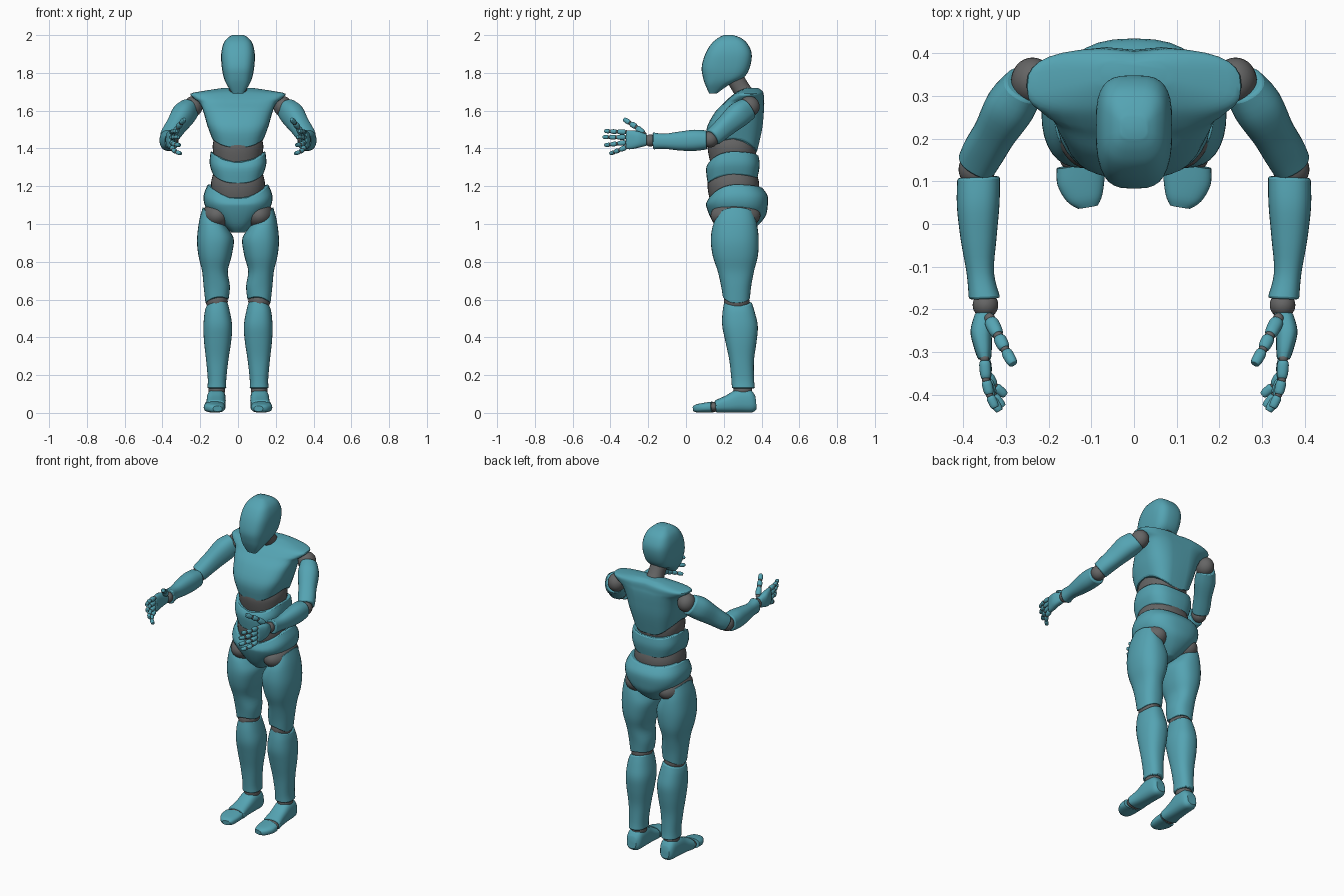
import bpy, bmesh, math
from mathutils import Vector

teal = bpy.data.materials.new("teal_shell")
teal.diffuse_color = (0.09, 0.37, 0.45, 1)
dark = bpy.data.materials.new("dark_joint")
dark.diffuse_color = (0.13, 0.13, 0.13, 1)
N = 32


def spow(v, p):
    return math.copysign(abs(v) ** p, v)


def smooth_rows(rows, n=4):
    """Catmull-Rom interpolation of section rows."""
    if len(rows) < 3:
        return rows
    out = []
    for i in range(len(rows) - 1):
        a, b, c, d = (rows[max(0, min(len(rows) - 1, j))] for j in (i - 1, i, i + 1, i + 2))
        for s in range(n):
            t = s / n
            out.append([0.5 * (2*q + (r - p)*t + (2*p - 5*q + 4*r - u)*t*t + (3*q - p - 3*r + u)*t**3)
                        for p, q, r, u in zip(a, b, c, d)])
    return out + [list(rows[-1])]


def finish(name, rings, mat=teal, mirror=False, bevel=0.006):
    bm = bmesh.new()
    loops = [[bm.verts.new(p) for p in ring] for ring in rings]
    for a, b in zip(loops, loops[1:]):
        for i in range(N):
            j = (i + 1) % N
            bm.faces.new((a[i], a[j], b[j], b[i]))
    bm.faces.new(loops[0])
    bm.faces.new(loops[-1])
    bmesh.ops.recalc_face_normals(bm, faces=bm.faces)
    me = bpy.data.meshes.new(name)
    bm.to_mesh(me)
    bm.free()
    ob = bpy.data.objects.new(name, me)
    bpy.context.collection.objects.link(ob)
    me.materials.append(mat)
    for o in bpy.context.selected_objects:
        o.select_set(False)
    ob.select_set(True)
    bpy.context.view_layer.objects.active = ob
    bpy.ops.object.shade_smooth_by_angle(angle=math.radians(38))
    if bevel:
        m = ob.modifiers.new("bevel", 'BEVEL')
        m.width, m.segments, m.limit_method, m.angle_limit = bevel, 2, 'ANGLE', math.radians(55)
    if mirror:
        ob.modifiers.new("mirror", 'MIRROR')
    return ob


def stack(name, rows, p=0.8, groove=0, **kw):
    """Horizontal sections: z, x0, x1, y0, y1, widest y, then z shift at front, back, outside."""
    rows = [list(r) + [0] * (9 - len(r)) for r in rows]
    rings = []
    for z, x0, x1, y0, y1, ym, f, b, k in smooth_rows(rows):
        ring = []
        for i in range(N):
            c, s = math.cos(2*math.pi*i/N), math.sin(2*math.pi*i/N)
            x = (x0 + x1)/2 + (x1 - x0)/2 * spow(c, p)
            y = ym + (ym - y0 if s < 0 else y1 - ym) * spow(s, p)
            if s > 0:
                y -= groove * math.exp(-(x / .03) ** 2)
            ring.append((x, y, z + (f if s < 0 else b) * s * s + k * c))
        rings.append(ring)
    return finish(name, rings, **kw)


def tube(name, rows, p=0.9, **kw):
    """Sections along a limb: x, y, z, half width, half height."""
    d = (Vector(rows[-1][:3]) - Vector(rows[0][:3])).normalized()
    side = d.cross(Vector((0, 0, 1))).normalized()
    up = side.cross(d)
    rings = []
    for x, y, z, a, b in smooth_rows(rows):
        rings.append([Vector((x, y, z)) + side * a * spow(math.cos(2*math.pi*i/N), p)
                      + up * b * spow(math.sin(2*math.pi*i/N), p) for i in range(N)])
    return finish(name, rings, **kw)


def ball(name, c, r, mirror=True):
    rings = []
    for k in range(15):
        t = math.pi * (0.02 + 0.96 * k / 14)
        rings.append([(c[0] + r[0]*math.sin(t)*math.cos(2*math.pi*i/N),
                       c[1] + r[1]*math.sin(t)*math.sin(2*math.pi*i/N),
                       c[2] - r[2]*math.cos(t)) for i in range(N)])
    return finish(name, rings, dark, mirror, 0)


def sym(z, rx, *rest):
    return (z, -rx, rx) + rest


# Head and neck
stack("head", [sym(1.692, .03, .122, .165, .14), sym(1.735, .058, .103, .225, .16),
               sym(1.775, .075, .09, .305, .2), sym(1.83, .086, .083, .338, .22),
               sym(1.90, .089, .102, .348, .23), sym(1.955, .077, .135, .325, .235),
               sym(1.985, .055, .17, .29, .235), sym(2.0, .03, .2, .25, .225)], p=.64)
tube("neck", [(0, .325, 1.67, .056, .05), (0, .29, 1.72, .046, .046), (0, .25, 1.79, .048, .048)], mat=dark)

# Torso shells and flexible joints
stack("chest", [sym(1.452, .137, .118, .378, .25, -.05, -.075), sym(1.52, .162, .108, .405, .25, -.02, -.02),
                sym(1.59, .182, .152, .414, .27), sym(1.64, .203, .20, .416, .295),
                sym(1.665, .235, .225, .414, .31), sym(1.69, .25, .255, .412, .32),
                sym(1.705, .18, .28, .405, .34), sym(1.72, .08, .32, .385, .35)], p=.7, groove=.008)
stack("upper_waist_joint", [sym(1.30, .12, .135, .36, .25), sym(1.38, .132, .117, .372, .248),
                            sym(1.43, .132, .117, .37, .247), sym(1.50, .11, .14, .35, .25)], p=.88, mat=dark)
stack("waist_band", [sym(1.262, .133, .115, .378, .25, -.05, -.02), sym(1.32, .15, .106, .39, .25, -.03, -.01),
                     sym(1.385, .145, .12, .383, .25, -.06, -.02)], p=.72)
stack("lower_waist_joint", [sym(1.10, .12, .135, .375, .25), sym(1.17, .14, .117, .385, .25),
                            sym(1.23, .141, .116, .385, .25), sym(1.30, .12, .14, .36, .25)], p=.88, mat=dark)
stack("pelvis", [sym(.955, .035, .19, .33, .26), sym(.99, .075, .155, .378, .265),
                 sym(1.04, .128, .127, .42, .275), sym(1.09, .172, .108, .432, .275),
                 sym(1.15, .182, .107, .432, .27, -.04), sym(1.21, .16, .12, .4, .26, -.075, -.015)], p=.8)

# Legs
ball("hip_joint", (.11, .262, 1.045), (.08, .132, .075))
stack("thigh", [(1.045, .072, .186, .165, .362, .265, -.01, 0, .045), (.99, .045, .206, .142, .377, .265, 0, 0, .025),
                (.915, .022, .217, .131, .385, .265), (.83, .034, .209, .142, .38, .265),
                (.75, .054, .19, .168, .36, .265), (.67, .043, .182, .186, .345, .265),
                (.59, .05, .172, .195, .338, .265, .025, .015, -.01)], p=.85, mirror=True)
ball("knee_joint", (.112, .268, .59), (.058, .068, .06))
stack("shin", [(.13, .062, .162, .243, .365, .3), (.18, .062, .16, .24, .36, .3),
               (.28, .051, .169, .229, .36, .29), (.38, .036, .18, .208, .374, .285),
               (.46, .031, .183, .192, .38, .28), (.53, .042, .177, .193, .365, .275),
               (.575, .055, .168, .203, .348, .27, .015, .01, -.01)], p=.85, mirror=True)
ball("ankle_joint", (.112, .3, .12), (.044, .05, .045))
tube("foot", [(.114, .37, .055, .03, .035), (.113, .345, .063, .046, .06), (.115, .28, .064, .05, .062),
              (.118, .215, .047, .05, .045), (.122, .155, .034, .056, .032)], p=.75, mirror=True)
ball("toe_joint", (.123, .148, .031), (.05, .025, .027))
tube("toes", [(.125, .14, .031, .057, .029), (.124, .10, .028, .056, .026),
              (.116, .06, .024, .042, .022), (.108, .04, .022, .024, .014)], p=.75, mirror=True)

# Arms
ball("shoulder_joint", (.238, .335, 1.622), (.05, .055, .055))
tube("upper_arm", [(.255, .328, 1.612, .048, .06), (.288, .278, 1.578, .059, .066), (.325, .215, 1.523, .051, .056),
                   (.352, .17, 1.483, .05, .05), (.368, .14, 1.458, .047, .047)], p=.85, mirror=True)
ball("elbow_joint", (.368, .128, 1.448), (.043, .043, .043))
tube("forearm", [(.364, .11, 1.445, .05, .05), (.365, .045, 1.443, .05, .056), (.364, -.035, 1.439, .042, .05),
                 (.36, -.115, 1.438, .032, .04), (.35, -.175, 1.44, .037, .045)], p=.85, mirror=True)
ball("wrist_joint", (.348, -.19, 1.442), (.03, .03, .032))

# Hands
tube("palm", [(.35, -.208, 1.445, .022, .03), (.358, -.25, 1.447, .025, .043),
              (.354, -.29, 1.446, .021, .05), (.35, -.318, 1.446, .015, .049)], p=.75, mirror=True)


def digit(name, pts, r):
    pts = [Vector(p) for p in pts]
    for i, (a, b) in enumerate(zip(pts, pts[1:])):
        w = r * (1 - .1 * i)
        rows = [(*a.lerp(b, t), w * s, w * s) for t, s in ((.1, .75), (.28, 1), (.75, .95), (.95, .72))]
        tube(f"{name}_segment_{i + 1}", rows, mirror=True, bevel=.002)
        ball(f"{name}_joint_{i + 1}", a, (w * .8,) * 3)


# Fingers: z at knuckle and tip, y at tip, inward curl
for name, z0, z1, tip, curl in (("index_finger", 1.486, 1.492, -.432, .026), ("middle_finger", 1.459, 1.46, -.44, .036),
                                ("ring_finger", 1.432, 1.417, -.43, .044), ("little_finger", 1.407, 1.372, -.402, .05)):
    digit(name, [(.35 - curl * c, -.315 + (tip + .315) * t, z0 + (z1 - z0) * t)
                 for c, t in ((0, 0), (.12, .42), (.45, .73), (1, 1))], .0135)
digit("thumb", [(.338, -.222, 1.475), (.318, -.262, 1.512), (.302, -.294, 1.533), (.282, -.33, 1.556)], .0165)
